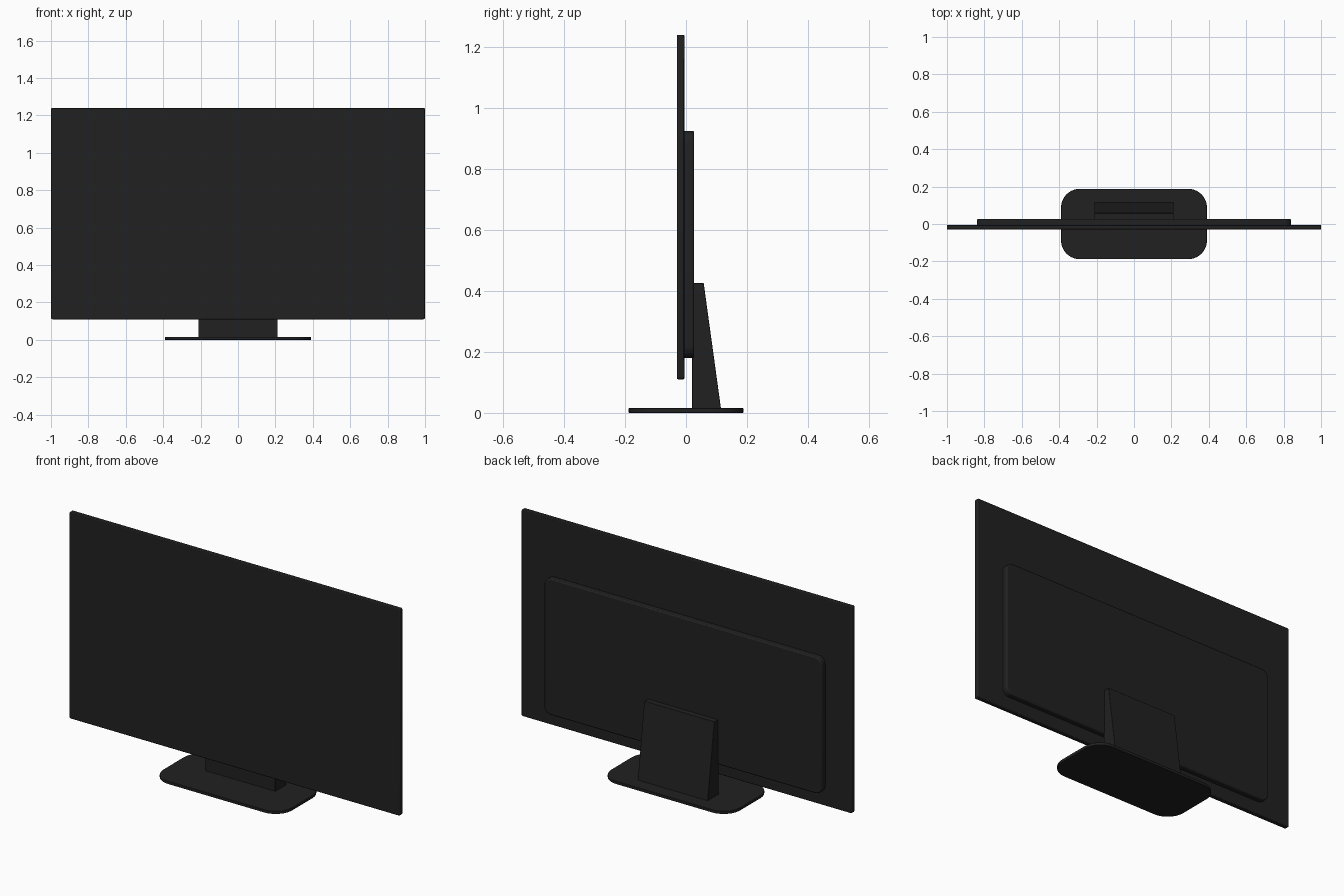
import bpy
import math
from mathutils import Matrix, Vector

cube = bpy.data.objects.get("Cube")
if cube:
    bpy.data.objects.remove(cube, do_unlink=True)

black = bpy.data.materials.new("matte_black")
black.use_nodes = True
colour = (0.015, 0.015, 0.015, 1)
black.diffuse_color = colour
bsdf = black.node_tree.nodes["Principled BSDF"]
bsdf.inputs["Base Color"].default_value = colour
bsdf.inputs["Roughness"].default_value = 0.6


def rounded_outline(width, depth, radius, steps):
    """Rounded rectangle centred on the origin, counter-clockwise."""
    points = []
    for quarter, (sx, sy) in enumerate([(1, 1), (-1, 1), (-1, -1), (1, -1)]):
        for i in range(steps + 1):
            a = math.pi / 2 * (quarter + i / steps)
            points.append((sx * (width / 2 - radius) + radius * math.cos(a),
                           sy * (depth / 2 - radius) + radius * math.sin(a)))
    return points


def prism(name, outline, height, matrix, bevel, segments=2):
    """Extrude an outline from z = 0 to height, place it and soften its rims."""
    n = len(outline)
    verts = [matrix @ Vector((x, y, z)) for z in (0, height) for x, y in outline]
    faces = [list(reversed(range(n))), list(range(n, 2 * n))]
    faces += [(i, (i + 1) % n, n + (i + 1) % n, n + i) for i in range(n)]
    mesh = bpy.data.meshes.new(name)
    mesh.from_pydata(verts, [], faces)
    mesh.materials.append(black)
    obj = bpy.data.objects.new(name, mesh)
    bpy.context.collection.objects.link(obj)
    mod = obj.modifiers.new("soft_edges", "BEVEL")
    mod.width = bevel
    mod.segments = segments
    mod.limit_method = "ANGLE"
    mod.angle_limit = math.radians(40)
    bpy.ops.object.select_all(action="DESELECT")
    obj.select_set(True)
    bpy.context.view_layer.objects.active = obj
    bpy.ops.object.shade_smooth_by_angle(angle=math.radians(35))
    return obj


def upright(y, z):
    """Stand a flat outline up, its thickness running toward the front."""
    return Matrix.Translation((0, y, z)) @ Matrix.Rotation(math.pi / 2, 4, "X")


# Thin display panel
prism("screen_panel", rounded_outline(2.0, 1.13, 0.008, 3), 0.025,
      upright(-0.005, 0.675), 0.004)

# Raised housing on the back, slightly sunk into the panel
prism("rear_housing", rounded_outline(1.68, 0.745, 0.04, 6), 0.036,
      upright(0.027, 0.5525), 0.006)

# Wedge-shaped neck, extruded sideways from its side profile
side_profile = [(0.02, 0.012), (0.115, 0.012), (0.058, 0.426), (0.02, 0.426)]
sideways = Matrix(((0, 0, 1, -0.212), (1, 0, 0, 0), (0, 1, 0, 0), (0, 0, 0, 1)))
prism("stand_neck", side_profile, 0.424, sideways, 0.002)

# Flat foot plate
prism("foot_plate", rounded_outline(0.78, 0.376, 0.1, 10), 0.016,
      Matrix.Identity(4), 0.002)
